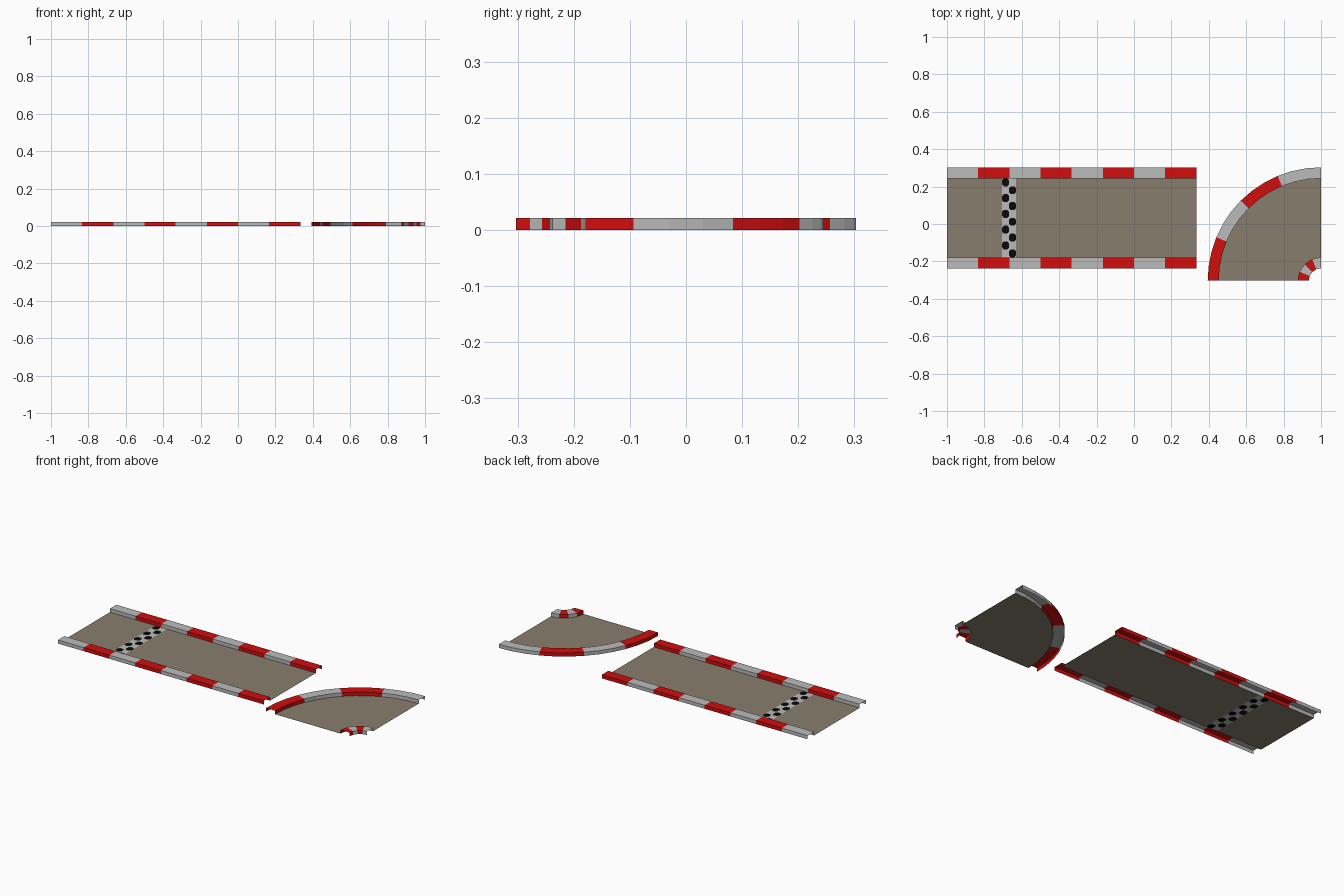
import bpy, math

if "Cube" in bpy.data.objects:
    bpy.data.objects.remove(bpy.data.objects["Cube"])

H = 0.021                                   # kerb height
Y_EDGES = (0.303, 0.244, -0.178, -0.237)    # straight: kerb, road, kerb limits
R_EDGES = (0.606, 0.547, 0.125, 0.066)      # bend: same widths as radii
CX, CY = 1.0, -0.303                        # centre of the bend
X0, X1 = -1.0, 0.333                        # ends of the straight


def material(name, rgb):
    m = bpy.data.materials.new(name)
    m.diffuse_color = (*rgb, 1.0)
    m.use_nodes = True
    m.node_tree.nodes["Principled BSDF"].inputs["Base Color"].default_value = m.diffuse_color
    return m


RED = material("kerb_red", (0.64, 0.004, 0.004))
WHITE = material("kerb_white", (0.50, 0.50, 0.50))
ROAD = material("road_brown", (0.245, 0.207, 0.154))
BLACK = material("check_black", (0.003, 0.003, 0.003))


def build(name, verts, faces, mats, indices=None):
    me = bpy.data.meshes.new(name)
    me.from_pydata(verts, [], faces)
    for m in mats:
        me.materials.append(m)
    for p in me.polygons:
        p.use_smooth = False
        if indices:
            p.material_index = indices[p.index]
    ob = bpy.data.objects.new(name, me)
    bpy.context.collection.objects.link(ob)
    return ob


def kerb(name, sections, per_stripe, first):
    """Open-bottomed channel swept through (left, right) edge pairs, striped."""
    verts, faces, idx = [], [], []
    for (ax, ay), (bx, by) in sections:
        verts += [(ax, ay, 0), (ax, ay, H), (bx, by, H), (bx, by, 0)]
    for i in range(len(sections) - 1):
        for j in range(3):
            a = i * 4 + j
            faces.append((a, a + 1, a + 5, a + 4))
            idx.append((i // per_stripe + first) % 2)
    build(name, verts, faces, [RED, WHITE], idx)


def arc_point(r, t):
    """Point on the bend, t = 0 at its left end and 1 at its far end."""
    a = math.pi - t * math.pi / 2
    return (CX + r * math.cos(a), CY + r * math.sin(a))


# Straight kerbs: eight stripes, white first
for name, ya, yb in (("straight_kerb_back", *Y_EDGES[:2]),
                     ("straight_kerb_front", *Y_EDGES[2:])):
    xs = [X0 + (X1 - X0) * i / 8 for i in range(9)]
    kerb(name, [((x, ya), (x, yb)) for x in xs], 1, 1)

# Bend kerbs: four stripes, red first
for name, ra, rb, sub in (("bend_kerb_outer", *R_EDGES[:2], 3),
                          ("bend_kerb_inner", *R_EDGES[2:], 1)):
    n = 4 * sub
    kerb(name, [(arc_point(ra, i / n), arc_point(rb, i / n))
                for i in range(n + 1)], sub, 0)

# Straight road, leaving a gap for the start line
TOP, BOTTOM = Y_EDGES[1], Y_EDGES[2]
LX0, LX1 = -0.705, -0.631
verts, faces = [], []
for a, b in ((X0, LX0), (LX1, X1)):
    k = len(verts)
    verts += [(a, BOTTOM, 0), (b, BOTTOM, 0), (b, TOP, 0), (a, TOP, 0)]
    faces.append((k, k + 1, k + 2, k + 3))
build("straight_road", verts, faces, [ROAD])

# Start line: two staggered columns of black octagons on white
ROWS, CUT = 10, 0.24
w, h = (LX1 - LX0) / 2, (TOP - BOTTOM) / ROWS
verts, faces, idx = [], [], []


def add(points, mat):
    k = len(verts)
    verts.extend(points)
    faces.append(tuple(range(k, k + len(points))))
    idx.append(mat)


for row in range(ROWS):
    for col in range(2):
        x, y = LX0 + col * w, TOP - (row + 1) * h
        c = [(x, y), (x + w, y), (x + w, y + h), (x, y + h)]
        if (row + col) % 2:
            add([(*p, 0) for p in c], 0)
            continue
        octagon = []
        for i in range(4):
            p, prev, nxt = c[i], c[i - 1], c[(i + 1) % 4]
            q = [(p[0] + (o[0] - p[0]) * CUT, p[1] + (o[1] - p[1]) * CUT, 0)
                 for o in (prev, nxt)]
            octagon += q
            add([(*p, 0), q[1], q[0]], 0)
        add(octagon, 1)
build("start_line", verts, faces, [WHITE, BLACK], idx)

# Bend road surface
N = 12
verts, faces = [], []
for i in range(N + 1):
    # inner edge follows the four-sided inner kerb
    s = i / N * 4
    k = min(int(s), 3)
    p, q = arc_point(R_EDGES[2], k / 4), arc_point(R_EDGES[2], (k + 1) / 4)
    inner = [p[d] + (q[d] - p[d]) * (s - k) for d in (0, 1)]
    verts += [(*arc_point(R_EDGES[1], i / N), 0), (*inner, 0)]
for i in range(N):
    a = i * 2
    faces.append((a, a + 1, a + 3, a + 2))
build("bend_road", verts, faces, [ROAD])
